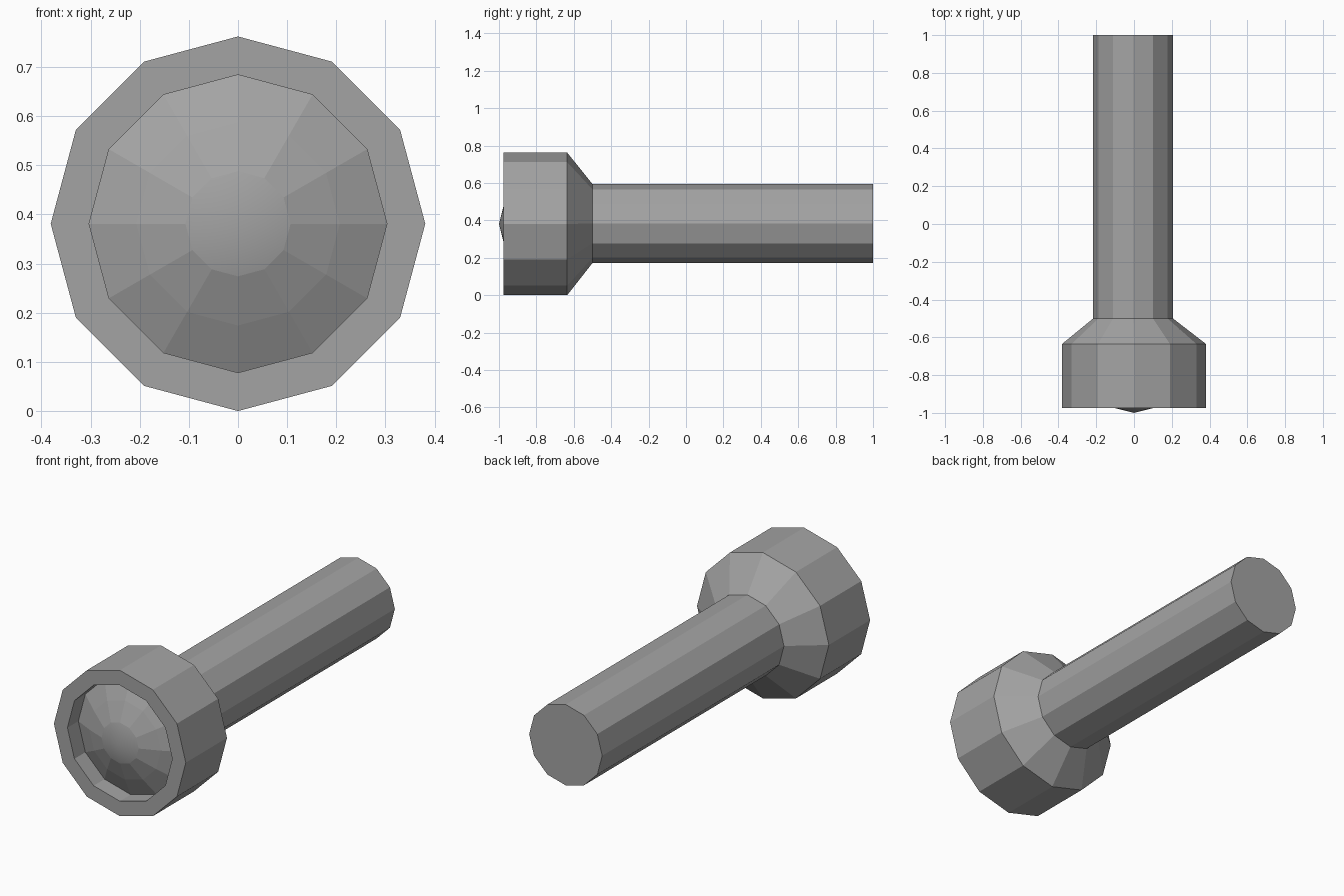
import bpy, bmesh, math

cube = bpy.data.objects.get("Cube")
if cube:
    bpy.data.objects.remove(cube, do_unlink=True)

SIDES = 12
HEAD_R = 0.381
HEAD_AXIS = (0, HEAD_R)
HANDLE_AXIS = (-0.005, 0.383)

grey = bpy.data.materials.new("plain grey")
grey.use_nodes = True
colour = (0.37, 0.37, 0.37, 1)
grey.diffuse_color = colour
bsdf = next(n for n in grey.node_tree.nodes if n.type == 'BSDF_PRINCIPLED')
bsdf.inputs["Base Color"].default_value = colour


def lathe(name, profile, smooth_tip=False):
    """Join twelve-sided rings along y; each entry is (y, radius, axis)."""
    bm = bmesh.new()
    rings = []
    for y, r, (cx, cz) in profile:
        if r == 0:
            rings.append([bm.verts.new((cx, y, cz))] * SIDES)
            continue
        angles = [math.tau * i / SIDES for i in range(SIDES)]
        rings.append([bm.verts.new((cx + r * math.cos(a), y, cz + r * math.sin(a)))
                      for a in angles])
    for a, b in zip(rings, rings[1:]):
        for i in range(SIDES):
            j = (i + 1) % SIDES
            corners = list(dict.fromkeys((a[i], a[j], b[j], b[i])))
            face = bm.faces.new(corners)
            face.smooth = smooth_tip and len(corners) == 3
    # Flat cap where the profile ends in an open ring
    for ring in (rings[0], rings[-1]):
        if ring[0] is not ring[1]:
            bm.faces.new(ring)
    bmesh.ops.recalc_face_normals(bm, faces=bm.faces)
    mesh = bpy.data.meshes.new(name)
    bm.to_mesh(mesh)
    bm.free()
    mesh.materials.append(grey)
    obj = bpy.data.objects.new(name, mesh)
    bpy.context.collection.objects.link(obj)
    return obj


# Long faceted grip
lathe("handle", [(-0.5, 0.211, HANDLE_AXIS), (1.0, 0.211, HANDLE_AXIS)])

# Head: neck taper, barrel, front rim, recess, bulging lens with a smooth tip
lathe("lamp_head", [
    (-0.5, 0.211, HANDLE_AXIS),
    (-0.635, HEAD_R, HEAD_AXIS),
    (-0.975, HEAD_R, HEAD_AXIS),
    (-0.975, 0.303, HEAD_AXIS),
    (-0.885, 0.303, HEAD_AXIS),
    (-0.932, 0.207, HEAD_AXIS),
    (-0.973, 0.107, HEAD_AXIS),
    (-1.0, 0, HEAD_AXIS),
], smooth_tip=True)
